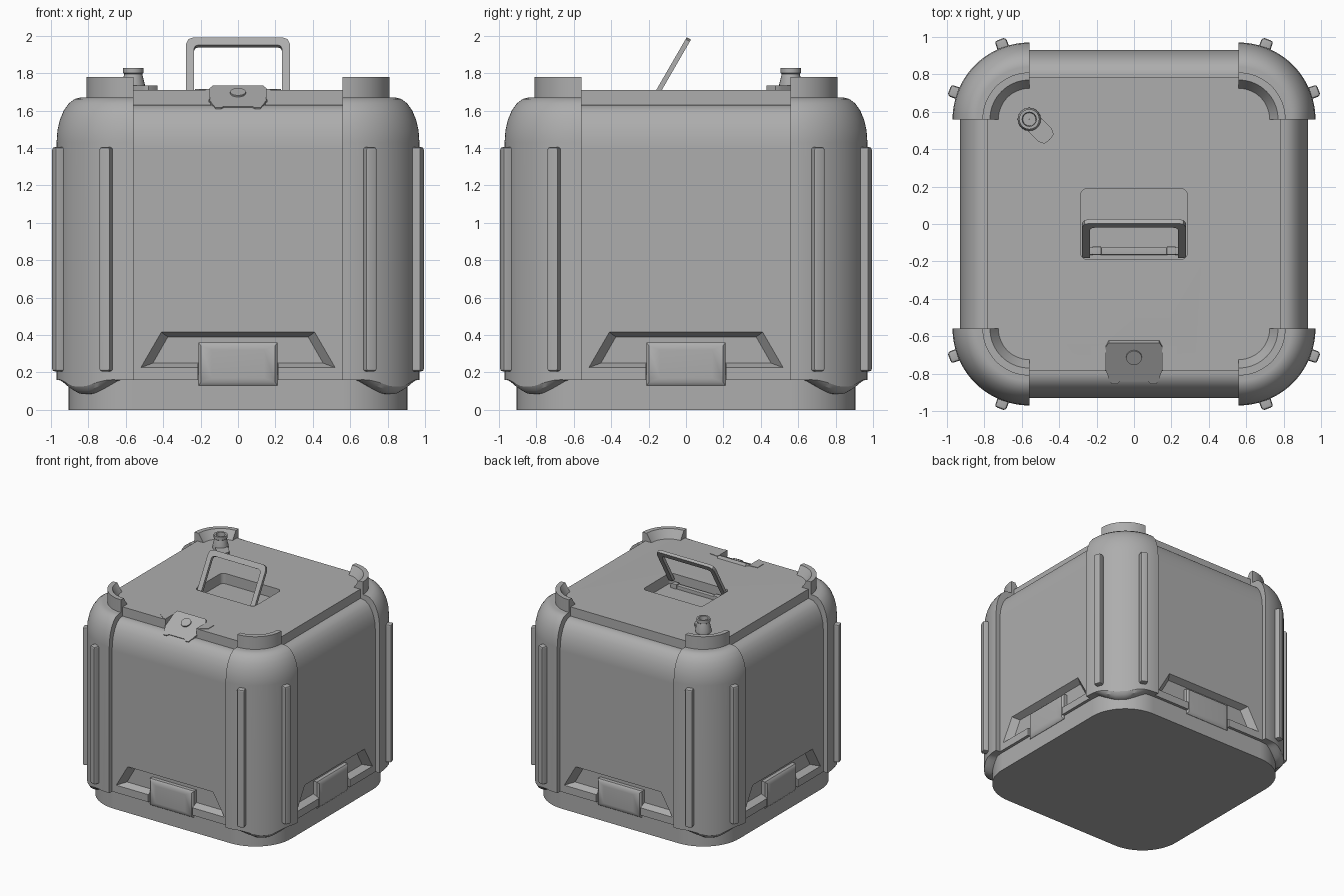
import bpy, bmesh
from math import sin, cos, pi, radians
from mathutils import Matrix, Vector

if "Cube" in bpy.data.objects:
    bpy.data.objects.remove(bpy.data.objects["Cube"])

GREY = bpy.data.materials.new("dark_grey")
GREY.diffuse_color = (0.42, 0.42, 0.42, 1)
GREY.use_nodes = True
GREY.node_tree.nodes["Principled BSDF"].inputs["Base Color"].default_value = GREY.diffuse_color


def select(ob):
    bpy.ops.object.select_all(action='DESELECT')
    ob.select_set(True)
    bpy.context.view_layer.objects.active = ob


def smooth(ob):
    """Smooth shading with crisp edges; large flats keep flat normals."""
    select(ob)
    bpy.ops.object.shade_smooth_by_angle(angle=radians(30))
    mod = ob.modifiers.new("flat_normals", 'WEIGHTED_NORMAL')
    mod.keep_sharp = True


def loft(name, rings, closed=False, mat=Matrix(), bevel=0, shade=True):
    """Skin equal-length rings of 3D points; caps the ends unless closed."""
    bm = bmesh.new()
    vs = [[bm.verts.new(mat @ Vector(p)) for p in r] for r in rings]
    n, m = len(vs), len(vs[0])
    for i in range(n if closed else n - 1):
        a, b = vs[i], vs[(i + 1) % n]
        for j in range(m):
            bm.faces.new((a[j], a[(j + 1) % m], b[(j + 1) % m], b[j]))
    if not closed:
        bm.faces.new(vs[0])
        bm.faces.new(vs[-1])
    bmesh.ops.recalc_face_normals(bm, faces=bm.faces)
    if bevel:
        bmesh.ops.bevel(bm, geom=list(bm.edges), offset=bevel, segments=2,
                        profile=0.5, affect='EDGES')
    me = bpy.data.meshes.new(name)
    bm.to_mesh(me)
    bm.free()
    me.materials.append(GREY)
    ob = bpy.data.objects.new(name, me)
    bpy.context.collection.objects.link(ob)
    if shade:
        smooth(ob)
    return ob


def prism(name, pts, w0, w1, mat=Matrix(), **kw):
    return loft(name, [[(u, v, w) for u, v in pts] for w in (w0, w1)], mat=mat, **kw)


def box(name, x, y, z, mat=Matrix(), **kw):
    return prism(name, [(x[0], y[0]), (x[1], y[0]), (x[1], y[1]), (x[0], y[1])],
                 z[0], z[1], mat, **kw)


def rounded(hx, hy, r, seg=8):
    """Outline of a rounded rectangle."""
    pts = []
    for k, (sx, sy) in enumerate([(1, 1), (-1, 1), (-1, -1), (1, -1)]):
        for i in range(seg + 1):
            a = (k + i / seg) * pi / 2
            pts.append((sx * (hx - r) + r * cos(a), sy * (hy - r) + r * sin(a)))
    return pts


def revolve(name, profile, angles, mat, closed=False):
    """profile(angle) gives (radius, z) points."""
    return loft(name, [[(r * cos(a), r * sin(a), z) for r, z in profile(a)]
                       for a in angles], closed, mat)


def cut(ob, *cutters):
    for cutter in cutters:
        cutter.hide_render = True
        mod = ob.modifiers.new("cut", 'BOOLEAN')
        mod.operation, mod.solver, mod.object = 'DIFFERENCE', 'EXACT', cutter
        select(ob)
        bpy.ops.object.modifier_apply(modifier=mod.name)
        bpy.data.objects.remove(cutter)
    smooth(ob)


def mirrored(half):
    return half + [(-u, v) for u, v in reversed(half)]


C = 0.56                                              # corner centre offset
SHOULDER = [(0.41 - 0.13 * (1 - cos(i * pi / 12)), 1.43 + 0.24 * sin(i * pi / 12))
            for i in range(7)]
YZX = Matrix(((0, 0, 1, 0), (1, 0, 0, 0), (0, 1, 0, 0), (0, 0, 0, 1)))

# base foot and hidden core
prism("base", rounded(0.905, 0.905, 0.345, 14), 0, 0.19)
prism("core", rounded(0.8, 0.8, 0.25), 0.17, 1.6)


def corner_profile(a):
    d = abs(a - pi / 4) / (pi / 4)                    # skirt dips in the middle
    t = min(1, max(0, (d - 0.12) / 0.6))
    zb = 0.085 + 0.075 * t ** 1.3
    g = 0.04 * (1 - t ** 3)
    return ([(0.34, zb), (0.365, zb), (0.395, zb + g * 0.4), (0.41, zb + g)] + SHOULDER
            + [(0.1, 1.67), (0.1, 0.3)])


quarter = [i * pi / 48 for i in range(25)]
for k in range(4):
    R = Matrix.Rotation(k * pi / 2, 4, 'Z')
    # side panel with rounded shoulder, trapezoid recess and a notched lip
    prof = [(-0.75, 0.16), (-0.93, 0.16)] + [(-(C + r - 0.04), z - 0.04) for r, z in SHOULDER]
    prof += [(-0.75, 1.63)]
    panel = prism(f"side_panel_{k}", prof, -C, C, R @ YZX, shade=False)
    outer = [(-0.52, 0.225), (0.52, 0.225), (0.41, 0.415), (-0.41, 0.415)]
    inner = [(-0.455, 0.25), (0.455, 0.25), (0.375, 0.39), (-0.375, 0.39)]
    rings = [[(x, y, z) for x, z in o]
             for o, y in ((outer, -0.97), (outer, -0.93), (inner, -0.875))]
    cut(panel, loft("recess_cutter", rings, mat=R, shade=False),
        box("notch_cutter", (-0.213, 0.213), (-1, -0.88), (0.1, 0.3), R, shade=False))
    # grip block in the recess
    loft(f"grip_block_{k}",
         [[(sx * hx, y, 0.245 + sz * hz) for sx, sz in ((-1, -1), (1, -1), (1, 1), (-1, 1))]
          for hx, hz, y in ((0.212, 0.115, -0.85), (0.212, 0.115, -0.908), (0.198, 0.098, -0.922),
                            (0.14, 0.075, -0.93))], mat=R)
    # corner post
    T = R @ Matrix.Translation((C, C, 0))
    revolve(f"corner_post_{k}", corner_profile, quarter, T)
    # stacking lug on the corner
    lug = [(0.25, 1.66), (0.25, 1.78), (0.21, 1.78), (0.165, 1.71), (0.165, 1.66)]
    revolve(f"stacking_lug_{k}", lambda a: lug, quarter, T)
    # bumper strips
    for deg in (20, 70):
        box(f"bumper_strip_{k}_{deg}", (0.38, 0.455), (-0.032, 0.032), (0.205, 1.405),
            T @ Matrix.Rotation(radians(deg), 4, 'Z'), bevel=0.015)

# lid with handle well and a sloping notch for the latch
L = Matrix.Translation((0, -0.635, 1.733)) @ Matrix.Rotation(radians(28), 4, 'X')
lid = prism("lid", rounded(0.785, 0.785, 0.225), 1.58, 1.71, shade=False)
cut(lid, prism("well_cutter", rounded(0.285, 0.19, 0.035, 5), 1.62, 1.8, shade=False),
    box("latch_cutter", (-0.154, 0.154), (-0.3, 0), (-0.01, 0.2), L, shade=False))

# tilted carry handle and its hinge
frame = mirrored([(0.235, 0), (0.235, 0.3), (0.228, 0.316), (0.21, 0.323)])
frame = [(0.277, 0)] + frame + [(-0.277, 0), (-0.277, 0.33), (-0.265, 0.358), (-0.237, 0.37),
                                (0.237, 0.37), (0.265, 0.358), (0.277, 0.33)]
H = Matrix.Translation((0, -0.17, 1.665)) @ Matrix.Rotation(radians(60), 4, 'X')
prism("carry_handle", frame, -0.013, 0.013, H)
box("hinge_bar", (-0.24, 0.24), (-0.165, -0.125), (1.61, 1.65), bevel=0.006)
for s in (-1, 1):
    box("hinge_lug", (s * 0.2 - 0.025, s * 0.2 + 0.025), (-0.165, -0.12), (1.61, 1.66), bevel=0.006)

# front latch: flush wings, sloping tongue, button
for s in (-1, 1):
    prism("latch_wing", [(s * x, y) for x, y in ((0.15, -0.648), (0.23, -0.655), (0.23, -0.735),
                                                 (0.17, -0.783), (0.15, -0.783))], 1.66, 1.714)
prism("latch_tongue", mirrored([(0.135, 0), (0.153, -0.03), (0.153, -0.16), (0.135, -0.215),
                                (0.12, -0.25), (0.09, -0.25), (0.075, -0.235)]), -0.05, 0, L)
ring = [i * pi / 12 for i in range(24)]
prism("latch_button", [(0.042 * cos(a), -0.087 + 0.042 * sin(a)) for a in ring], -0.01, 0.01, L)

# valve: lever plate and hollow tapered nozzle
V = Matrix.Translation((-C, C, 0))
tab = [(0.05 * cos(a), 0.05 * sin(a)) for a in [pi / 2 + i * pi / 12 for i in range(13)]]
tab += [(0.12, -0.05), (0.15, -0.035), (0.155, 0), (0.15, 0.035), (0.12, 0.05)]
prism("valve_lever", tab, 1.70, 1.735, V @ Matrix.Rotation(-pi / 4, 4, 'Z'))
nozzle = [(0.062, 1.70), (0.062, 1.74), (0.048, 1.795), (0.054, 1.80), (0.054, 1.828),
          (0.038, 1.828), (0.035, 1.76), (0.002, 1.76), (0.002, 1.70)]
revolve("valve_nozzle", lambda a: nozzle, ring, V, closed=True)
